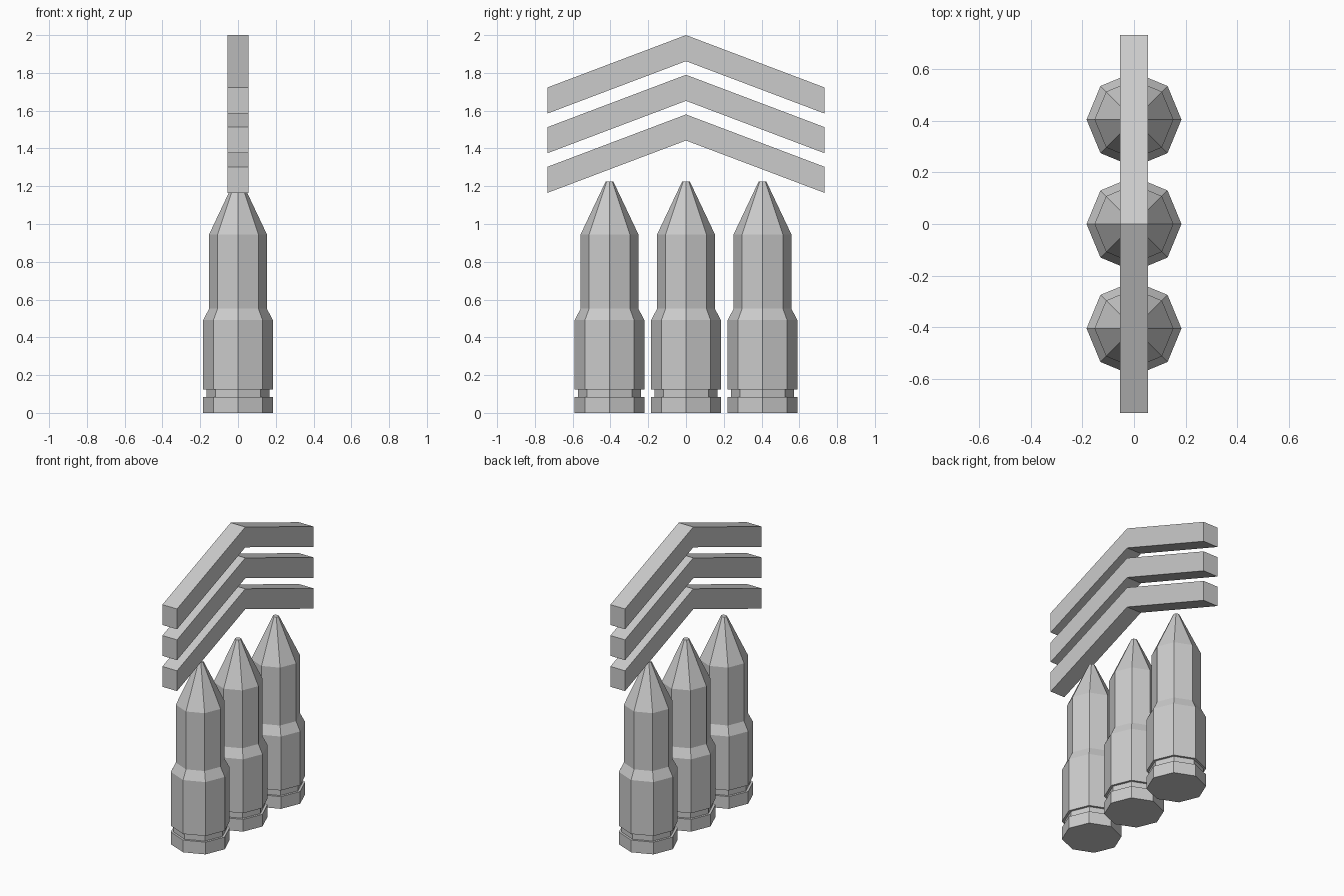
import bpy, bmesh
from math import cos, sin, tau

if "Cube" in bpy.data.objects:
    bpy.data.objects.remove(bpy.data.objects["Cube"])

SIDES = 8


def make_object(name, bm):
    bmesh.ops.recalc_face_normals(bm, faces=bm.faces)
    mesh = bpy.data.meshes.new(name)
    bm.to_mesh(mesh)
    bm.free()
    obj = bpy.data.objects.new(name, mesh)
    bpy.context.collection.objects.link(obj)
    return obj


def lathe(name, profile, y):
    bm = bmesh.new()
    rings = [[bm.verts.new((r * cos(tau * i / SIDES), y + r * sin(tau * i / SIDES), z))
              for i in range(SIDES)] for r, z in profile]
    for a, b in zip(rings, rings[1:]):
        for i in range(SIDES):
            j = (i + 1) % SIDES
            bm.faces.new((a[i], a[j], b[j], b[i]))
    bm.faces.new(rings[0][::-1])
    bm.faces.new(rings[-1])
    return make_object(name, bm)


def chevron(name, top):
    # Bent strip outline in the YZ plane: two quads, extruded along x
    half_x, half_y, drop, thick = 0.055, 0.733, 0.277, 0.138
    bm = bmesh.new()
    columns = [[bm.verts.new((-half_x, y, z)) for z in (edge, edge - thick)]
               for y, edge in ((-half_y, top - drop), (0, top), (half_y, top - drop))]
    faces = [bm.faces.new((a[0], a[1], b[1], b[0])) for a, b in zip(columns, columns[1:])]
    ext = bmesh.ops.extrude_face_region(bm, geom=faces, use_keep_orig=True)
    moved = [v for v in ext["geom"] if isinstance(v, bmesh.types.BMVert)]
    bmesh.ops.translate(bm, verts=moved, vec=(2 * half_x, 0, 0))
    return make_object(name, bm)


# Cartridges: rim, groove, case, shoulder, neck, pointed tip
cartridge_profile = [(0.184, 0), (0.184, 0.083), (0.168, 0.083), (0.168, 0.125),
                     (0.184, 0.125), (0.184, 0.491), (0.153, 0.552),
                     (0.153, 0.945), (0.02, 1.226)]
for n in range(3):
    lathe(f"cartridge_{n + 1}", cartridge_profile, (n - 1) * 0.405)

# Stacked chevron stripes above the cartridges
for n in range(3):
    chevron(f"chevron_{n + 1}", 2.0 - 0.21 * n)
